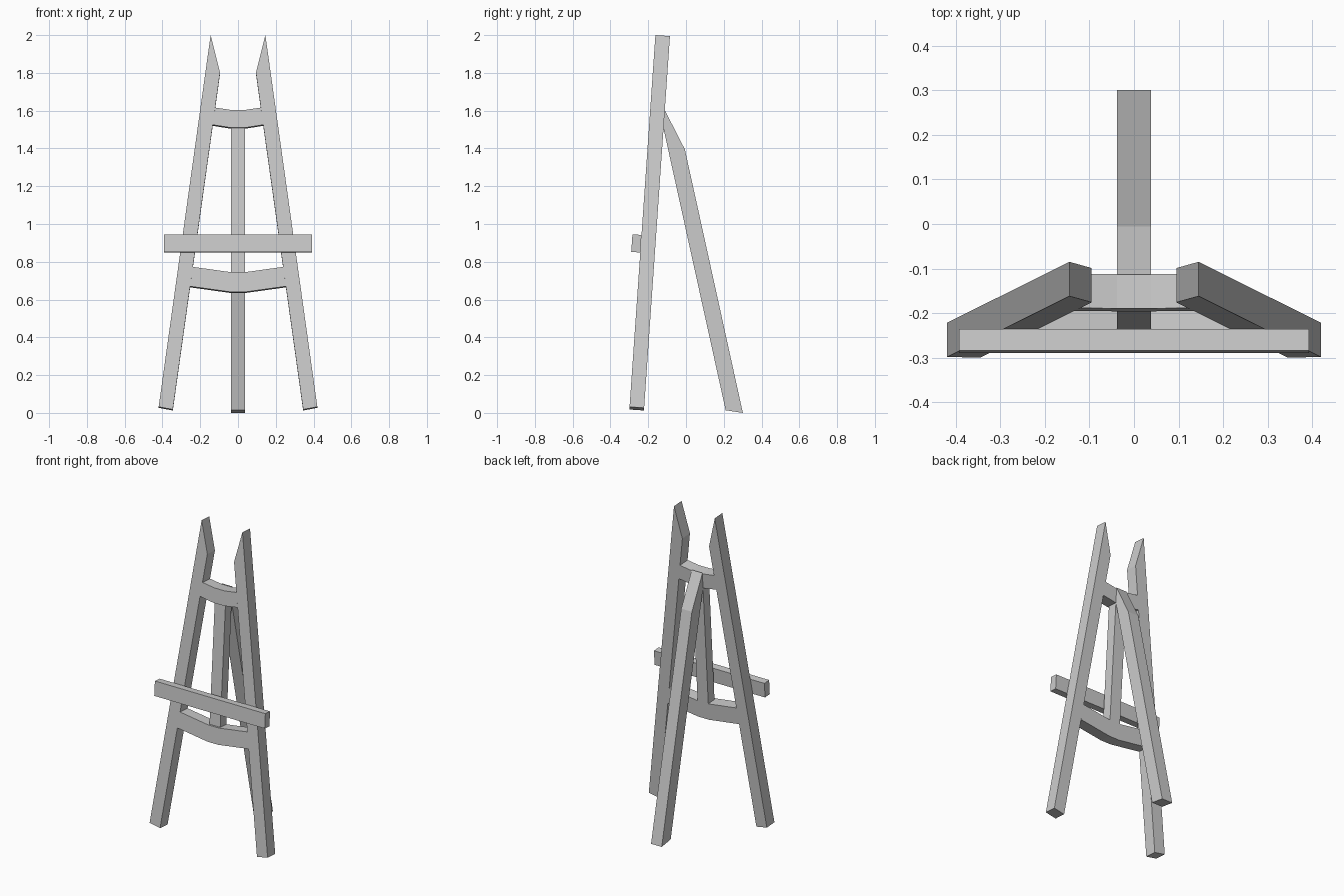
import bpy, bmesh

if "Cube" in bpy.data.objects:
    bpy.data.objects.remove(bpy.data.objects["Cube"])

LEAN = 0.0695          # backward lean of the front frame (dy/dz)
DEPTH = 0.077          # thickness of the frame timber


def prism(name, front, offset):
    """Closed prism: a front outline swept along an offset vector."""
    bm = bmesh.new()
    a = [bm.verts.new(p) for p in front]
    b = [bm.verts.new([c + o for c, o in zip(p, offset)]) for p in front]
    n = len(a)
    bm.faces.new(a)
    bm.faces.new(b[::-1])
    for i in range(n):
        j = (i + 1) % n
        bm.faces.new((a[j], a[i], b[i], b[j]))
    bmesh.ops.recalc_face_normals(bm, faces=bm.faces)
    mesh = bpy.data.meshes.new(name)
    bm.to_mesh(mesh)
    bm.free()
    obj = bpy.data.objects.new(name, mesh)
    bpy.context.collection.objects.link(obj)
    return obj


def leaning(name, outline, start=0.0, depth=DEPTH):
    """Board in the leaning plane; outline is (x, z) as seen from the front."""
    pts = [(x, -0.301 + LEAN * z + start, z - LEAN * start) for x, z in outline]
    return prism(name, pts, (0, depth, -LEAN * depth))


def inner_x(z):
    """Inner edge of the right front leg at height z."""
    return 0.3475 - 0.1403 * z


def crossbar(name, top_end, top_mid, low_mid, low_end):
    """Sagging rail fitted between the two front legs."""
    h = 0.038
    right = [(h, top_mid), (inner_x(top_end), top_end),
             (inner_x(low_end), low_end), (h, low_mid)]
    leaning(name, right + [(-x, z) for x, z in reversed(right)])


# Front legs with pointed tops
for side, label in ((-1, "left"), (1, "right")):
    leaning("front_leg_" + label,
            [(side * x, z) for x, z in
             ((0.42, 0.032), (0.145, 2.0), (0.095, 1.8), (0.345, 0.018))])

# Rails between the legs
crossbar("upper_crossbar", 1.616, 1.604, 1.51, 1.525)
crossbar("lower_crossbar", 0.773, 0.745, 0.64, 0.67)

# Central post, set back slightly from the front
leaning("center_post",
        [(-0.038, 0.74), (0.038, 0.74), (0.038, 1.515), (-0.038, 1.515)],
        start=0.014, depth=DEPTH - 0.014)

# Shelf that carries the canvas
leaning("canvas_shelf",
        [(-0.393, 0.849), (0.393, 0.849), (0.393, 0.942), (-0.393, 0.942)],
        start=-0.048, depth=0.048)

# Rear support leg, bent near the top
prism("rear_leg",
      [(-0.038, y, z) for y, z in
       ((-0.113, 1.604), (-0.006, 1.395), (0.301, 0.0), (0.21, 0.014), (-0.12, 1.51))],
      (0.076, 0, 0))
